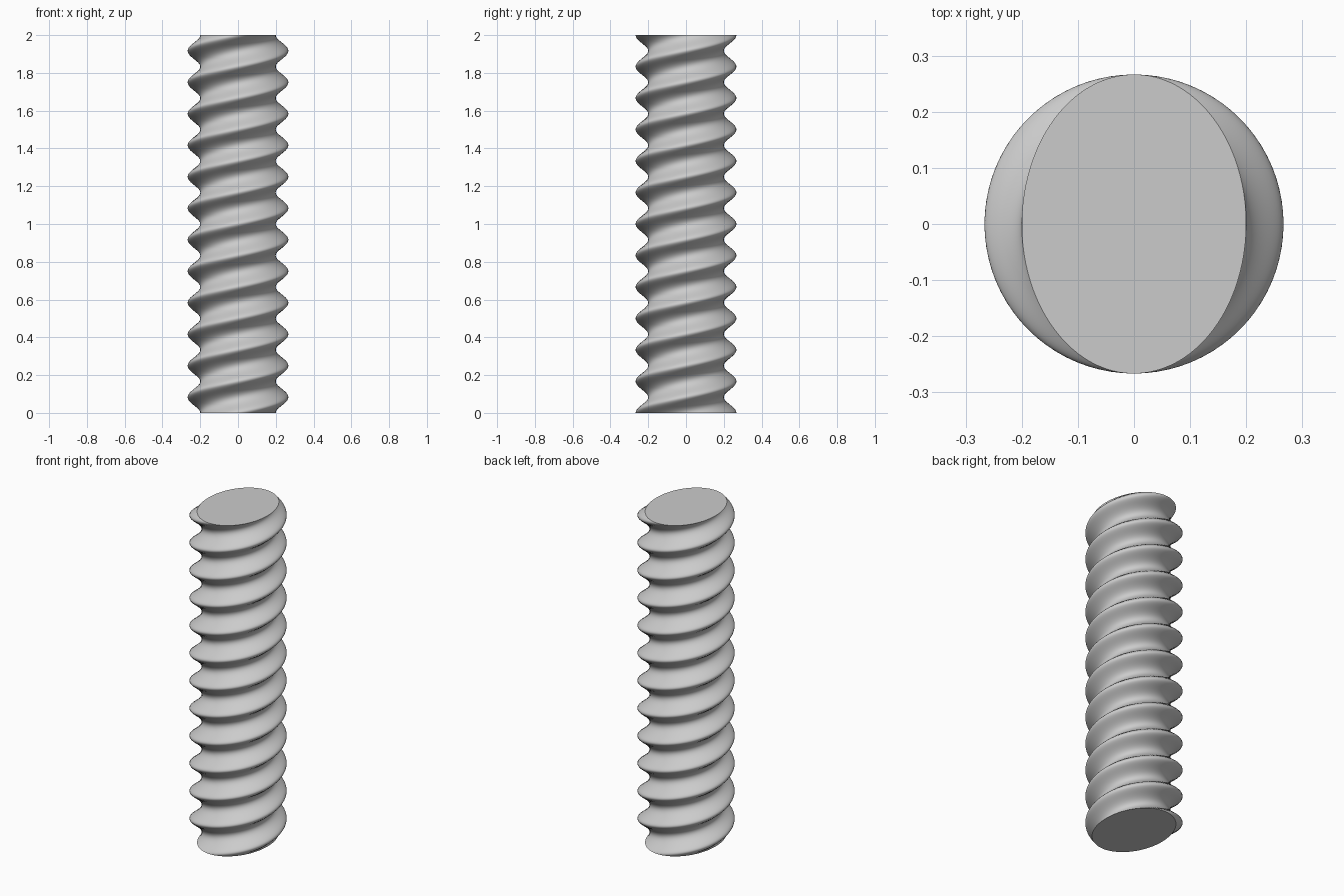
import bpy, bmesh, math
from mathutils import Vector

cube = bpy.data.objects.get("Cube")
if cube:
    bpy.data.objects.remove(cube, do_unlink=True)

HEIGHT, TURNS = 2.0, 6
HALF_X, HALF_Y = 0.2, 0.2665
SIDES, STEPS = 96, 480

# Plain grey material
grey = bpy.data.materials.new("grey")
grey.use_nodes = True
colour = (0.6, 0.6, 0.6, 1)
grey.diffuse_color = colour
grey.node_tree.nodes["Principled BSDF"].inputs["Base Color"].default_value = colour

# Elliptical outline at the foot
bm = bmesh.new()
ring = []
for i in range(SIDES):
    a = math.tau * i / SIDES
    ring.append(bm.verts.new((HALF_X * math.cos(a), HALF_Y * math.sin(a), 0)))
outline = [bm.edges.new((ring[i - 1], ring[i])) for i in range(SIDES)]

# Sweep it upward in a right-handed twist
bmesh.ops.spin(bm, geom=ring + outline, cent=(0, 0, 0), axis=(0, 0, 1),
               dvec=Vector((0, 0, HEIGHT / STEPS)),
               angle=math.tau * TURNS, steps=STEPS, use_duplicate=False)

# Flat caps at both ends
bmesh.ops.holes_fill(bm, edges=[e for e in bm.edges if e.is_boundary], sides=0)
bmesh.ops.recalc_face_normals(bm, faces=bm.faces)

mesh = bpy.data.meshes.new("twisted_column")
bm.to_mesh(mesh)
bm.free()
mesh.materials.append(grey)
column = bpy.data.objects.new("twisted_column", mesh)
bpy.context.collection.objects.link(column)

# Smooth thread with crisp cap rims
bpy.ops.object.select_all(action='DESELECT')
column.select_set(True)
bpy.context.view_layer.objects.active = column
bpy.ops.object.shade_smooth_by_angle(angle=math.radians(35))
